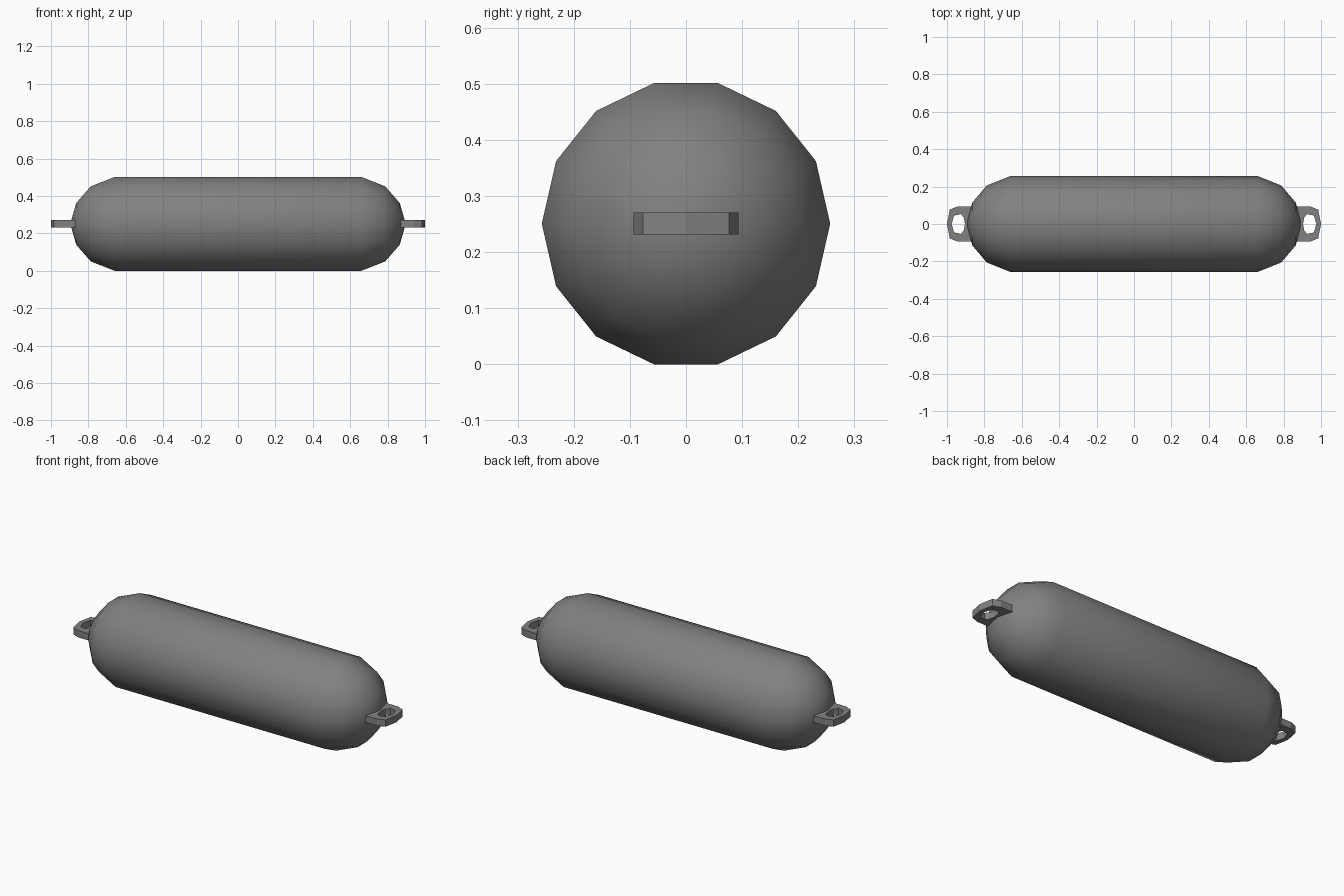
import bpy, bmesh, math

if "Cube" in bpy.data.objects:
    bpy.data.objects.remove(bpy.data.objects["Cube"])

grey = bpy.data.materials.new("dark grey rubber")
grey.diffuse_color = (0.22, 0.22, 0.22, 1)
grey.use_nodes = True
grey.node_tree.nodes["Principled BSDF"].inputs["Base Color"].default_value = grey.diffuse_color

SIDES = 14
RADIUS = 0.257
MID_Z = RADIUS * math.sin(3 * 2 * math.pi / SIDES)  # half height, body rests on a flat side


def finish(bm, name):
    bmesh.ops.recalc_face_normals(bm, faces=bm.faces)
    mesh = bpy.data.meshes.new(name)
    bm.to_mesh(mesh)
    bm.free()
    mesh.materials.append(grey)
    ob = bpy.data.objects.new(name, mesh)
    bpy.context.collection.objects.link(ob)
    return ob


# fender body: capsule profile (x, radius) turned about the x axis
half = [(0.66, RADIUS), (0.787, 0.206), (0.865, 0.114)]
profile = [(-x, r) for x, r in reversed(half)] + half
bm = bmesh.new()
rings = []
for x, r in profile:
    angles = [2 * math.pi * i / SIDES for i in range(SIDES)]
    rings.append([bm.verts.new((x, r * math.cos(a), MID_Z + r * math.sin(a))) for a in angles])
for a, b in zip(rings, rings[1:]):
    for i in range(SIDES):
        j = (i + 1) % SIDES
        bm.faces.new((a[i], a[j], b[j], b[i]))
for ring, x in ((rings[0], -0.897), (rings[-1], 0.897)):
    tip = bm.verts.new((x, 0, MID_Z))
    for i in range(SIDES):
        bm.faces.new((ring[i], ring[(i + 1) % SIDES], tip))
for f in bm.faces:
    f.smooth = True
finish(bm, "fender_body")

# rope eyes: flat plates with a rounded outline and a hole
outer = [(0.84, 0), (0.84, -0.094), (0.942, -0.094), (0.985, -0.077),
         (1.0, 0), (0.985, 0.077), (0.942, 0.094), (0.84, 0.094)]
inner = [(0.904, 0), (0.91, -0.034), (0.925, -0.053), (0.962, -0.045),
         (0.975, 0), (0.962, 0.045), (0.925, 0.053), (0.91, 0.034)]


def rope_eye(name, side):
    bm = bmesh.new()
    n = len(outer)
    loops = [[bm.verts.new((side * x, y, MID_Z + z)) for x, y in pts]
             for pts, z in ((outer, 0.0195), (inner, 0.0195), (inner, -0.0195), (outer, -0.0195))]
    for k in range(4):
        a, b = loops[k], loops[(k + 1) % 4]
        for i in range(n):
            j = (i + 1) % n
            bm.faces.new((a[i], a[j], b[j], b[i]))
    return finish(bm, name)


rope_eye("right_rope_eye", 1)
rope_eye("left_rope_eye", -1)
